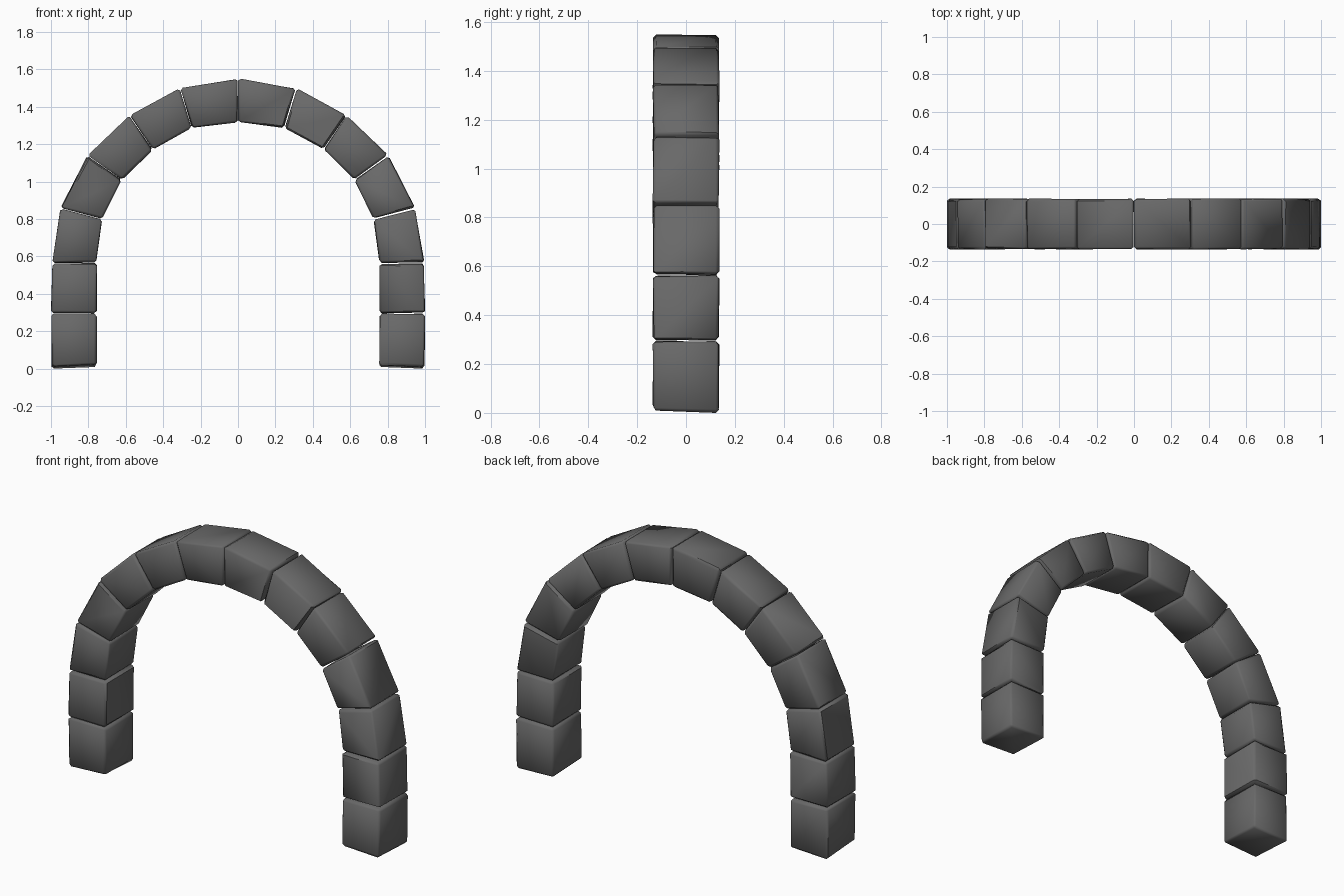
import bpy, bmesh, math, random
from mathutils import Vector

cube = bpy.data.objects.get("Cube")
if cube:
    bpy.data.objects.remove(cube, do_unlink=True)
random.seed(4)

stone = bpy.data.materials.new("grey stone")
stone.use_nodes = True
grey = (0.14, 0.14, 0.14, 1)
stone.diffuse_color = grey
stone.node_tree.nodes["Principled BSDF"].inputs["Base Color"].default_value = grey

# Joints between stones, from the foot to the crown: outer and inner (x, z)
JOINTS = [
    ((0.995, 0.0), (0.757, 0.01)),
    ((1.0, 0.295), (0.757, 0.295)),
    ((0.995, 0.563), (0.757, 0.565)),
    ((0.948, 0.857), (0.725, 0.80)),
    ((0.802, 1.138), (0.622, 1.01)),
    ((0.58, 1.353), (0.457, 1.172)),
    ((0.31, 1.497), (0.247, 1.287)),
    ((0.0, 1.55), (0.0, 1.318)),
]
HALF_DEPTH = 0.134
GAP = 0.003


def build_stone(name, low, high, side, is_foot):
    """One wedge between two joints, slightly uneven, with chipped edges."""
    bm = bmesh.new()
    rings = []
    for y in (-HALF_DEPTH, HALF_DEPTH):
        ring = []
        for here, there in ((low, high), (high, low)):
            pair = [Vector((a[0], y, a[1])) + (Vector((b[0], y, b[1])) - Vector((a[0], y, a[1]))).normalized() * GAP
                    for a, b in zip(here, there)]
            ring += pair if here is low else pair[::-1]
        rings.append([bm.verts.new(p) for p in ring])
    front, back = rings
    bm.faces.new(front)
    bm.faces.new(back[::-1])
    for i in range(4):
        j = (i + 1) % 4
        bm.faces.new((front[j], front[i], back[i], back[j]))
    if is_foot:
        for v in front[:2]:
            v.co.z += 0.01
        for v in front[:2] + back[:2]:
            v.co.z -= GAP
    bmesh.ops.bevel(bm, geom=bm.edges[:], offset=0.012, segments=1, affect='EDGES')
    for v in bm.verts:
        v.co += Vector([random.uniform(-0.003, 0.003) for _ in range(3)])
        v.co.z = max(v.co.z, 0)
        v.co.x *= side
    bmesh.ops.recalc_face_normals(bm, faces=bm.faces[:])
    mesh = bpy.data.meshes.new(name)
    bm.to_mesh(mesh)
    bm.free()
    mesh.materials.append(stone)
    obj = bpy.data.objects.new(name, mesh)
    bpy.context.collection.objects.link(obj)
    return obj


# Seven stones on each side meet at the crown
stones = []
for side, label in ((1, "left"), (-1, "right")):
    for i in range(len(JOINTS) - 1):
        stones.append(build_stone(f"{label}_arch_stone_{i + 1}", JOINTS[i], JOINTS[i + 1], side, i == 0))

bpy.ops.object.select_all(action='DESELECT')
for obj in stones:
    obj.select_set(True)
bpy.context.view_layer.objects.active = stones[0]
bpy.ops.object.shade_smooth_by_angle(angle=math.radians(50))
